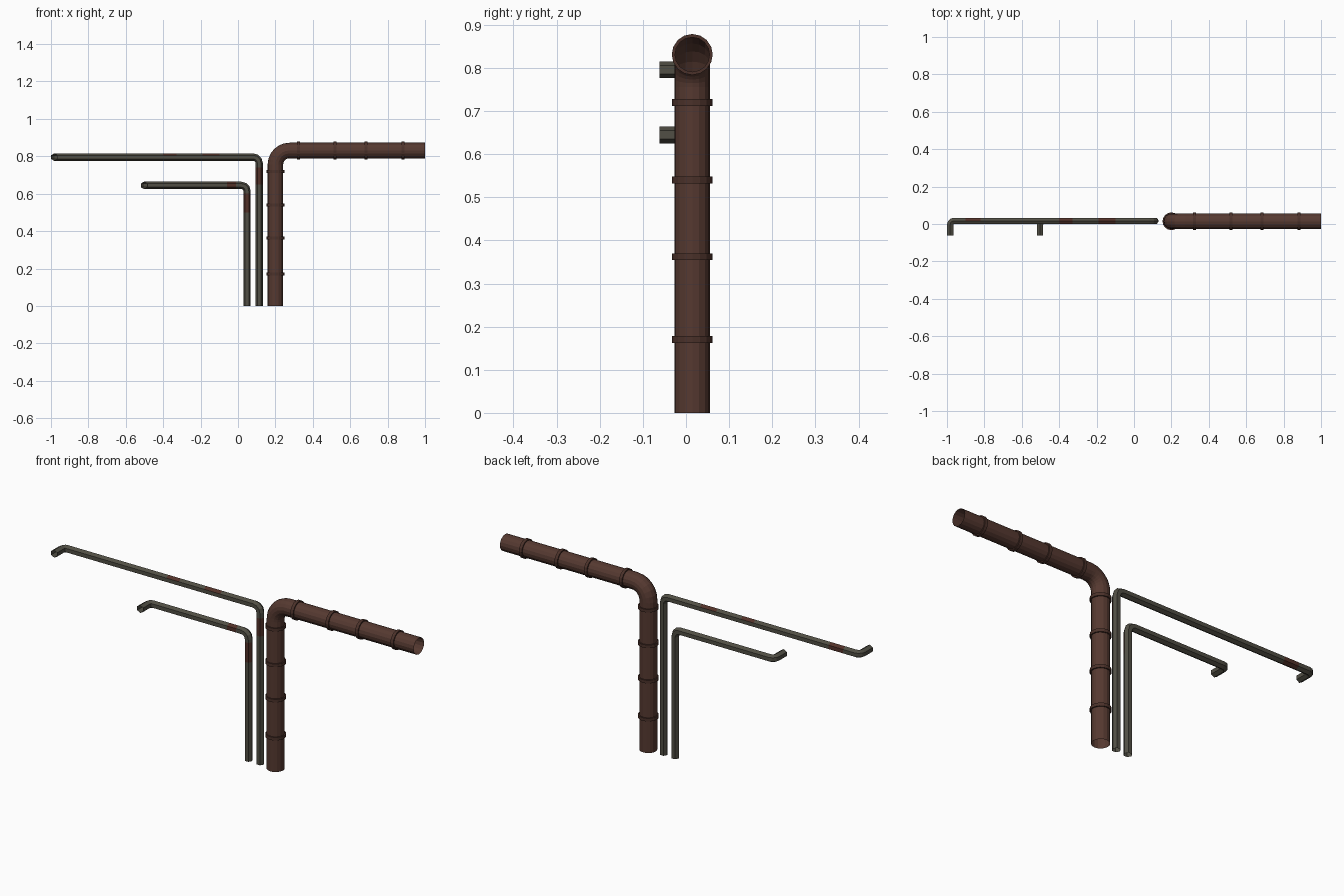
import bpy, bmesh, math
from mathutils import Vector

if "Cube" in bpy.data.objects:
    bpy.data.objects.remove(bpy.data.objects["Cube"])


def material(name, rgb):
    m = bpy.data.materials.new(name)
    m.diffuse_color = (*rgb, 1)
    m.use_nodes = True
    m.node_tree.nodes["Principled BSDF"].inputs["Base Color"].default_value = m.diffuse_color
    return m


BROWN = material("brown_iron", (0.092, 0.041, 0.030))
COLLAR = material("dark_brown_collar", (0.070, 0.031, 0.023))
GREY = material("grey_steel", (0.082, 0.077, 0.058))
RUST = material("rust", (0.085, 0.031, 0.022))


def rounded_path(corners, bends, steps):
    """Points with exact tangents; every inner corner becomes an arc."""
    c = [Vector(p) for p in corners]
    path = [(c[0], (c[1] - c[0]).normalized())]
    for i, r in enumerate(bends, 1):
        a = (c[i] - c[i - 1]).normalized()
        b = (c[i + 1] - c[i]).normalized()
        centre = c[i] - a * r + b * r
        for s in range(steps + 1):
            t = math.pi / 2 * s / steps
            path.append((centre - b * r * math.cos(t) + a * r * math.sin(t),
                         a * math.cos(t) + b * math.sin(t)))
    path.append((c[-1], (c[-1] - c[-2]).normalized()))
    return path


def finish(name, bm, mats):
    bmesh.ops.recalc_face_normals(bm, faces=bm.faces)
    me = bpy.data.meshes.new(name)
    bm.to_mesh(me)
    bm.free()
    for m in mats:
        me.materials.append(m)
    ob = bpy.data.objects.new(name, me)
    bpy.context.collection.objects.link(ob)
    return ob


def tube(name, path, radius, sides, mats, patches=()):
    """Open-ended pipe swept along a path; patches are (axis, low, high, facing)."""
    bm = bmesh.new()
    u, v, last, prev = Vector((1, 0, 0)), Vector((0, 1, 0)), Vector((0, 0, 1)), None
    for p, t in path:
        q = last.rotation_difference(t)
        u, v, last = q @ u, q @ v, t
        ring = [bm.verts.new(p + radius * (u * math.cos(a) + v * math.sin(a)))
                for a in (2 * math.pi * k / sides for k in range(sides))]
        if prev:
            for k in range(sides):
                j = (k + 1) % sides
                bm.faces.new((prev[k], prev[j], ring[j], ring[k]))
        prev = ring
    bm.normal_update()
    for axis, low, high, facing in patches:
        no = Vector([float(i == axis) for i in range(3)])
        for d in (low, high):
            bmesh.ops.bisect_plane(bm, geom=bm.verts[:] + bm.edges[:] + bm.faces[:],
                                   plane_co=no * d, plane_no=no)
        for f in bm.faces:
            if low < f.calc_center_median()[axis] < high and f.normal.dot(Vector(facing)) > 0.4:
                f.material_index = 1
    return finish(name, bm, mats)


def collar(name, centre, axis, inner=0.040, outer=0.0475, width=0.016, sides=16):
    """Square-section band around the big pipe."""
    bm = bmesh.new()
    a = Vector(axis)
    u, v = Vector((0, 1, 0)), a.cross(Vector((0, 1, 0)))
    loops = []
    for r, h in ((inner, -1), (outer, -1), (outer, 1), (inner, 1)):
        loops.append([bm.verts.new(Vector(centre) + a * h * width / 2 + r * (
            u * math.cos(2 * math.pi * k / sides) + v * math.sin(2 * math.pi * k / sides)))
            for k in range(sides)])
    for p, q in zip(loops, loops[1:]):
        for k in range(sides):
            j = (k + 1) % sides
            bm.faces.new((p[k], p[j], q[j], q[k]))
    return finish(name, bm, [COLLAR])


# Large brown pipe with one elbow
Y, X, Z = 0.0145, 0.20, 0.831
tube("large_pipe", rounded_path([(X, Y, 0), (X, Y, Z), (1, Y, Z)], [0.075], 6),
     0.0415, 16, [BROWN])

# Collars on both straight runs
for i, z in enumerate((0.17, 0.362, 0.54, 0.72)):
    collar(f"upright_collar_{i + 1}", (X, Y, z), (0, 0, 1))
for i, x in enumerate((0.323, 0.519, 0.684, 0.882)):
    collar(f"level_collar_{i + 1}", (x, Y, Z), (1, 0, 0))

# Two thin hexagonal pipes with rust patches
FRONT, BACK, UP = (0, -1, 0), (0, 1, 0), (0, 0, 1)
T = 0.0165
tube("outer_thin_pipe",
     rounded_path([(0.113, T, 0), (0.113, T, 0.7955), (-0.983, T, 0.7955),
                   (-0.983, -0.062, 0.7955)], [0.03, 0.02], 3),
     0.0195, 6, [GREY, RUST],
     [(0, -0.19, -0.10, UP), (0, -0.40, -0.33, UP), (0, -0.90, -0.82, BACK),
      (2, 0.65, 0.74, FRONT)])
tube("inner_thin_pipe",
     rounded_path([(0.048, T, 0), (0.048, T, 0.6445), (-0.503, T, 0.6445),
                   (-0.503, -0.062, 0.6445)], [0.03, 0.02], 3),
     0.0195, 6, [GREY, RUST],
     [(2, 0.50, 0.60, FRONT), (0, -0.06, -0.01, FRONT)])
